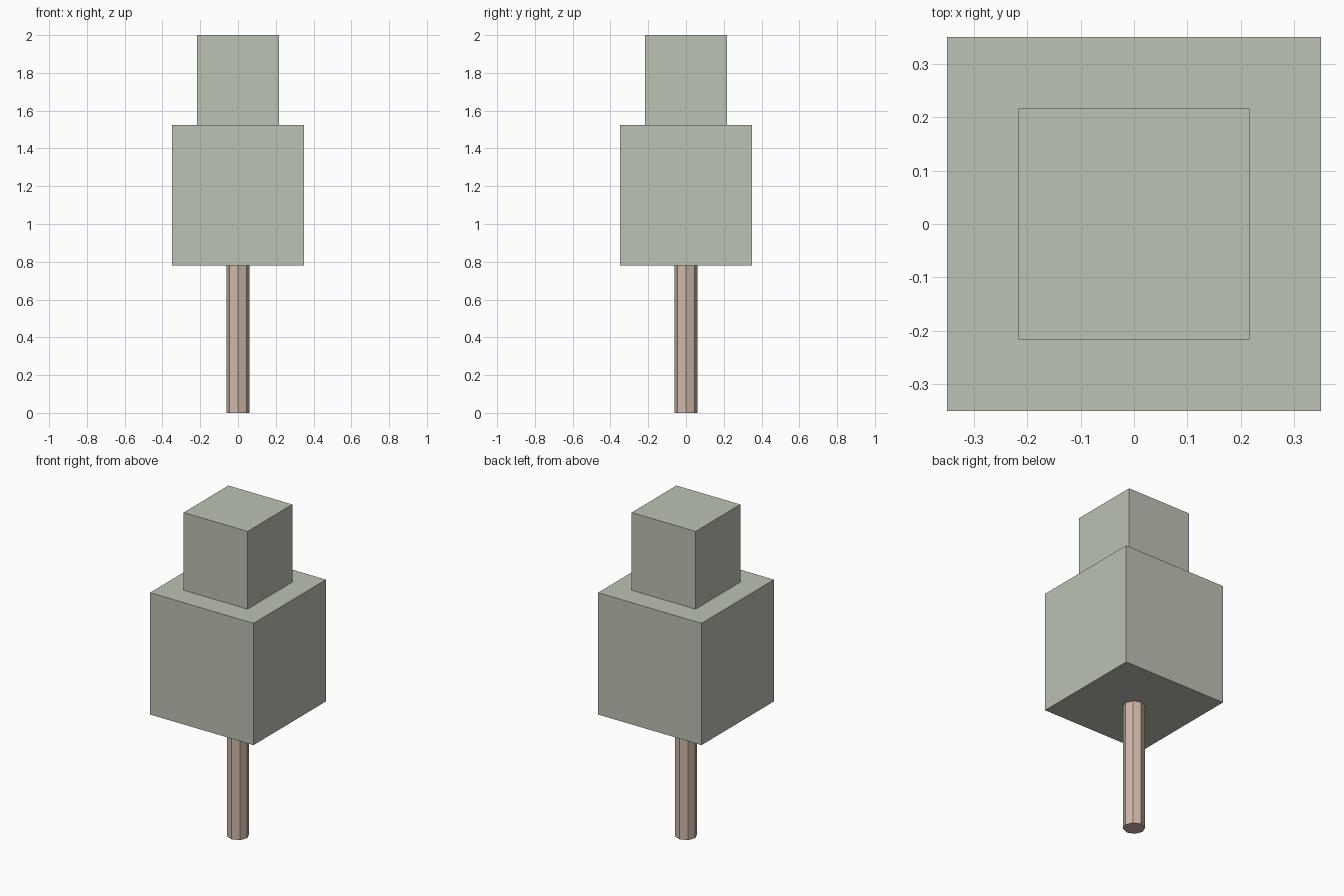
import bpy

cube = bpy.data.objects.get("Cube")
if cube:
    bpy.data.objects.remove(cube, do_unlink=True)


def make_material(name, rgb):
    mat = bpy.data.materials.new(name)
    mat.use_nodes = True
    color = (*rgb, 1.0)
    mat.diffuse_color = color
    mat.node_tree.nodes["Principled BSDF"].inputs["Base Color"].default_value = color
    return mat


def finish(name, mat):
    obj = bpy.context.object
    obj.name = obj.data.name = name
    obj.data.materials.append(mat)
    return obj


def block(name, width, bottom, top, mat):
    bpy.ops.mesh.primitive_cube_add(size=1, location=(0, 0, (bottom + top) / 2))
    obj = finish(name, mat)
    obj.scale = (width, width, top - bottom)
    bpy.ops.object.transform_apply(location=False, rotation=False, scale=True)
    return obj


leaf = make_material("pale sage green", (0.50, 0.54, 0.45))
bark = make_material("light brown bark", (0.62, 0.48, 0.39))

TRUNK_TOP = 0.78
CROWN_STEP = 1.525

# Eight-sided trunk with corners on the axes
bpy.ops.mesh.primitive_cylinder_add(
    vertices=8, radius=0.062, depth=TRUNK_TOP, location=(0, 0, TRUNK_TOP / 2))
finish("trunk", bark)

# Two stacked foliage blocks
block("lower_foliage", 0.70, TRUNK_TOP, CROWN_STEP, leaf)
block("upper_foliage", 0.432, CROWN_STEP, 2.0, leaf)
